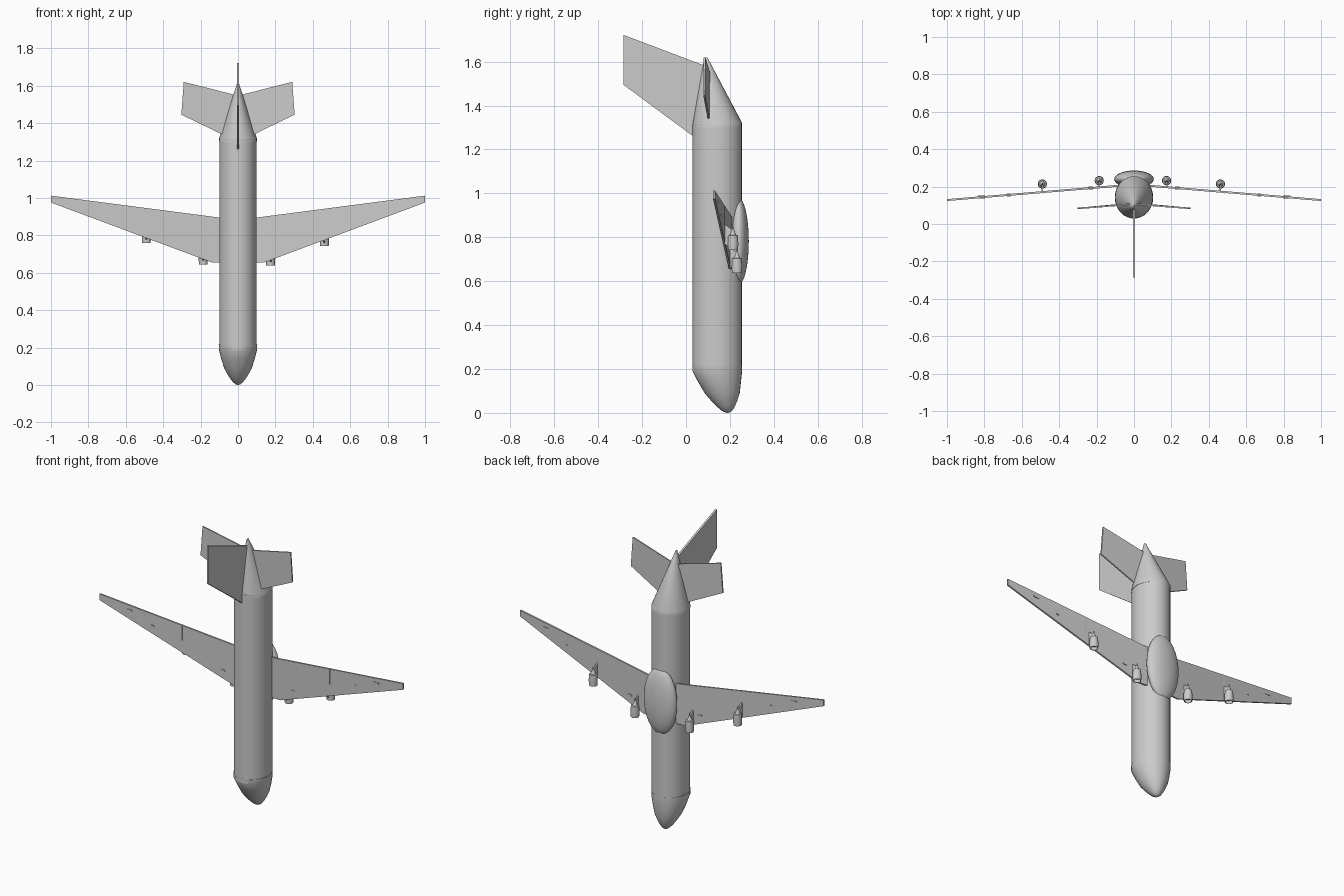
import bpy, bmesh, math
from mathutils import Vector

if "Cube" in bpy.data.objects:
    bpy.data.objects.remove(bpy.data.objects["Cube"])


def make(name, verts, faces, smooth=False):
    me = bpy.data.meshes.new(name)
    me.from_pydata(verts, [], faces)
    bm = bmesh.new()
    bm.from_mesh(me)
    bmesh.ops.recalc_face_normals(bm, faces=bm.faces)
    bm.to_mesh(me)
    bm.free()
    ob = bpy.data.objects.new(name, me)
    bpy.context.collection.objects.link(ob)
    if smooth:
        bpy.ops.object.select_all(action='DESELECT')
        ob.select_set(True)
        bpy.context.view_layer.objects.active = ob
        bpy.ops.object.shade_smooth_by_angle(angle=math.radians(35))
    return ob


def loft(name, rings, x=0, n=32):
    """Skin elliptical rings given as (z, centre y, x radius, y radius)."""
    verts, faces = [], []
    for z, y, rx, ry in rings:
        for i in range(n):
            a = 2 * math.pi * i / n
            verts.append((x + rx * math.cos(a), y + ry * math.sin(a), z))
    for r in range(len(rings) - 1):
        for i in range(n):
            j = (i + 1) % n
            faces.append((r*n + i, r*n + j, (r+1)*n + j, (r+1)*n + i))
    faces.append(tuple(range(n)))
    faces.append(tuple(range((len(rings) - 1) * n, len(rings) * n)))
    return make(name, verts, faces, True)


def plate(name, corners, offset):
    """Flat panel: an outline thickened both ways along the offset vector."""
    n, o = len(corners), Vector(offset)
    verts = [Vector(c) - o for c in corners] + [Vector(c) + o for c in corners]
    faces = [tuple(range(n)), tuple(range(n, 2 * n))]
    faces += [(i, (i + 1) % n, n + (i + 1) % n, n + i) for i in range(n)]
    return make(name, verts, faces)


def wing_y(x):
    return 0.203 - 0.075 * (abs(x) - 0.1) / 0.9


# Fuselage tube, drooped nose and tail cone
loft("fuselage", [(0.19, 0.142, 0.1, 0.113), (1.315, 0.142, 0.1, 0.113)])
nose = [(0.0, 0.19, 0.003), (0.004, 0.188, 0.013), (0.012, 0.186, 0.024),
        (0.03, 0.181, 0.039), (0.055, 0.174, 0.055), (0.09, 0.165, 0.074),
        (0.14, 0.153, 0.090)]
loft("nose", [(z, y, r, r * 1.08) for z, y, r in nose]
     + [(0.19, 0.1425, 0.102, 0.113), (0.215, 0.142, 0.103, 0.113)])
loft("tail_cone", [(1.30, 0.142, 0.102, 0.113), (1.322, 0.143, 0.1, 0.112),
                   (1.60, 0.094, 0.009, 0.014), (1.62, 0.091, 0.003, 0.007)])

# Belly fairing
bumps = [math.pi * k / 16 for k in range(17)]
loft("belly_fairing", [(0.782 - 0.197 * math.cos(a), 0.240,
                        max(0.106 * math.sin(a), 0.001),
                        max(0.046 * math.sin(a), 0.001)) for a in bumps])

# Tail fin
plate("tail_fin", [(0, -0.285, 1.722), (0, -0.285, 1.495),
                   (0, 0.03, 1.262), (0, 0.10, 1.33), (0, 0.09, 1.58)],
      (0.006, 0, 0))

for s, side in ((-1, "left"), (1, "right")):
    # Main wing
    outline = [(0, 0.655), (0.14, 0.655), (1, 0.975), (1, 1.012),
               (0.1, 0.895), (0, 0.895)]
    plate(side + "_wing", [(s * x, wing_y(x), z) for x, z in outline],
          (0, 0.005, 0))

    # Tailplane
    plate(side + "_tailplane", [(0, 0.107, 1.30), (s*0.09, 0.102, 1.342),
                                (s*0.303, 0.083, 1.445),
                                (s*0.29, 0.084, 1.62), (0, 0.107, 1.547)],
          (0, 0.004, 0))

    # Wing fence and small flap fittings
    x = s * 0.486
    y = wing_y(x)
    plate(side + "_wing_fence", [(x, y - 0.009, 0.855), (x, y + 0.006, 0.855),
                                 (x, y + 0.006, 0.945), (x, y - 0.009, 0.945)],
          (0.003, 0, 0))
    for k, (px, pz, w) in enumerate([(0.23, 0.738, 0.012), (0.67, 0.90, 0.01),
                                     (0.815, 0.96, 0.018)]):
        plate(f"{side}_wing_fitting_{k}",
              [(s * (px - w), wing_y(px), pz - 0.005),
               (s * (px + w), wing_y(px), pz - 0.003),
               (s * (px + w), wing_y(px), pz + 0.005),
               (s * (px - w), wing_y(px), pz + 0.003)], (0, 0.008, 0))

# Engines with open inlets, tapered exhausts and pylons
for k, (x, y, z) in enumerate([(-0.49, 0.214, 0.76), (-0.186, 0.232, 0.645),
                               (0.174, 0.232, 0.638), (0.462, 0.214, 0.742)]):
    profile = [(0.018, 0.018), (0.0, 0.020), (0.0, 0.023), (0.03, 0.0245),
               (0.066, 0.022), (0.068, 0.015), (0.088, 0.006), (0.108, 0.002)]
    loft(f"engine_{k}", [(z + dz, y, r, r) for dz, r in profile], x, 20)
    w = wing_y(x)
    plate(f"pylon_{k}", [(x, y - 0.015, z + 0.012), (x, y, z + 0.09),
                         (x, w, z + 0.12), (x, w, z + 0.03)], (0.004, 0, 0))
